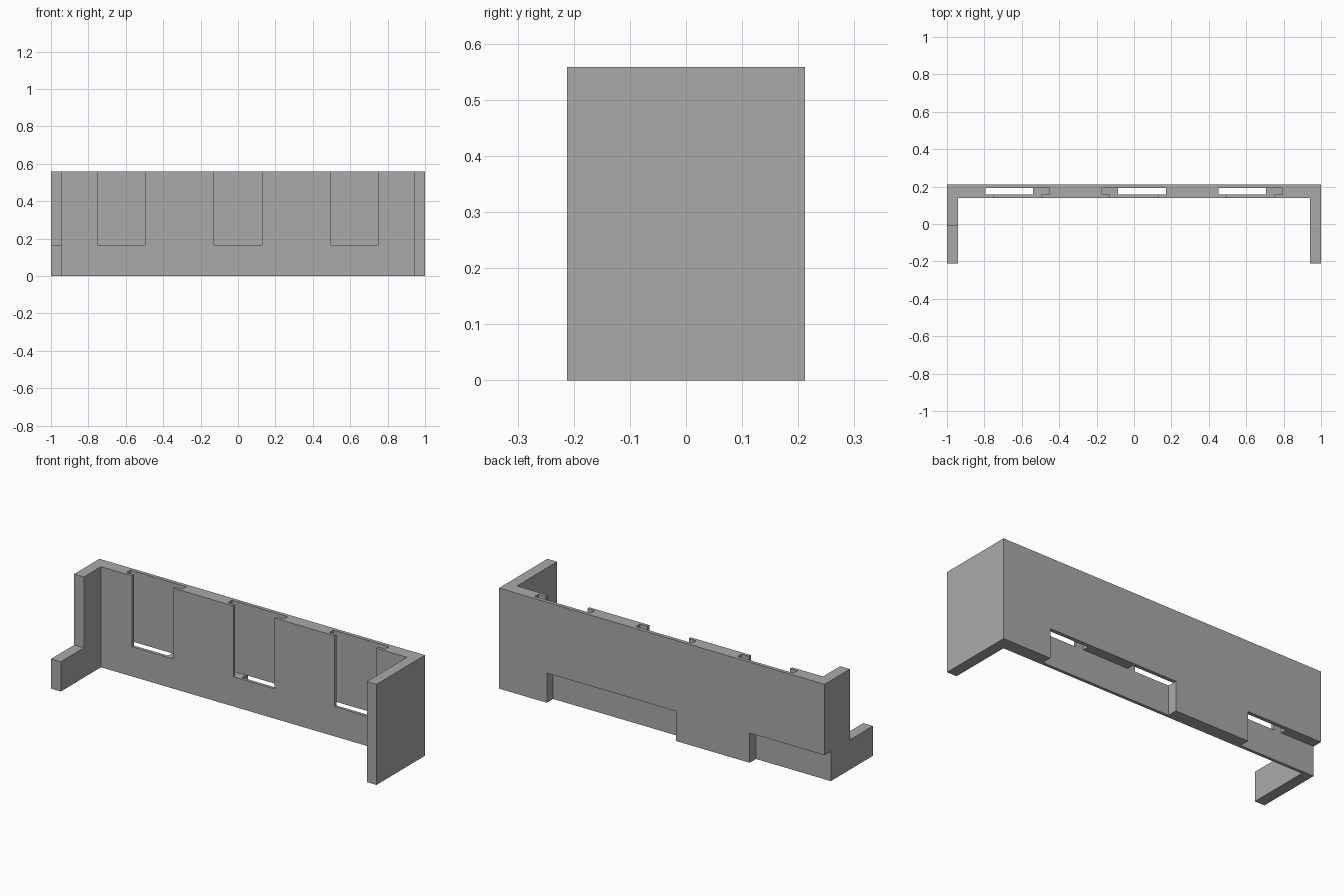
import bpy, bmesh

cube = bpy.data.objects.get("Cube")
if cube:
    bpy.data.objects.remove(cube, do_unlink=True)

grey = bpy.data.materials.new("plain grey")
grey.use_nodes = True
colour = (0.4, 0.4, 0.4, 1)
grey.diffuse_color = colour
grey.node_tree.nodes["Principled BSDF"].inputs["Base Color"].default_value = colour

END, DEPTH, HEIGHT = 1.0, 0.2125, 0.5585   # half length, half depth, full height
ARM, WALL = 0.94, 0.14                     # inner faces of arms and back wall
STEP = 0.165                               # sill height, top of the rear recesses
SLOT_FRONT, SLOT_BACK = 0.157, 0.192
WINDOW, SLOT, PITCH = 0.127, 0.172, 0.623  # half widths and spacing


def extrude_plan(name, plan, z0, z1):
    """Extrude a counter-clockwise plan outline between two heights."""
    bm = bmesh.new()
    face = bm.faces.new([bm.verts.new((x, y, z0)) for x, y in plan])
    new = bmesh.ops.extrude_face_region(bm, geom=[face])["geom"]
    top = [v for v in new if isinstance(v, bmesh.types.BMVert)]
    bmesh.ops.translate(bm, verts=top, vec=(0, 0, z1 - z0))
    bmesh.ops.recalc_face_normals(bm, faces=bm.faces)
    mesh = bpy.data.meshes.new(name)
    bm.to_mesh(mesh)
    bm.free()
    mesh.materials.append(grey)
    obj = bpy.data.objects.new(name, mesh)
    bpy.context.collection.objects.link(obj)
    return obj


# Upper wall: short right arm, three windows opening into wider slots, long left arm
upper = [(-END, -0.01), (-ARM, -0.01), (-ARM, WALL)]
for c in (-PITCH, 0, PITCH):
    half = [(WINDOW, WALL), (WINDOW, SLOT_FRONT), (SLOT, SLOT_FRONT), (SLOT, SLOT_BACK)]
    upper += [(c - x, y) for x, y in half]
    upper += [(c + x, y) for x, y in reversed(half)]
upper += [(ARM, WALL), (ARM, -DEPTH), (END, -DEPTH), (END, DEPTH), (-END, DEPTH)]

# Lower wall: both arms full length, two recesses cut into the back
lower = [(-END, -DEPTH), (-ARM, -DEPTH), (-ARM, WALL), (ARM, WALL),
         (ARM, -DEPTH), (END, -DEPTH), (END, DEPTH)]
for a, b in ((0.706, -0.086), (-0.54, -END)):
    lower += [(a, DEPTH), (a, SLOT_FRONT), (b, SLOT_FRONT)]
    if b > -END:
        lower.append((b, DEPTH))

wall = extrude_plan("slotted_wall", upper, STEP, HEIGHT)
base = extrude_plan("lower_wall", lower, 0, STEP)

# Fuse both levels into one solid and merge its flat faces
union = wall.modifiers.new("fuse", 'BOOLEAN')
union.operation, union.solver, union.object = 'UNION', 'EXACT', base
flat = wall.modifiers.new("merge flat faces", 'DECIMATE')
flat.decimate_type = 'DISSOLVE'
flat.angle_limit = 0.01
bpy.context.view_layer.update()
fused = bpy.data.meshes.new_from_object(
    wall.evaluated_get(bpy.context.evaluated_depsgraph_get()))
wall.modifiers.clear()
wall.data = fused
bpy.data.objects.remove(base, do_unlink=True)
